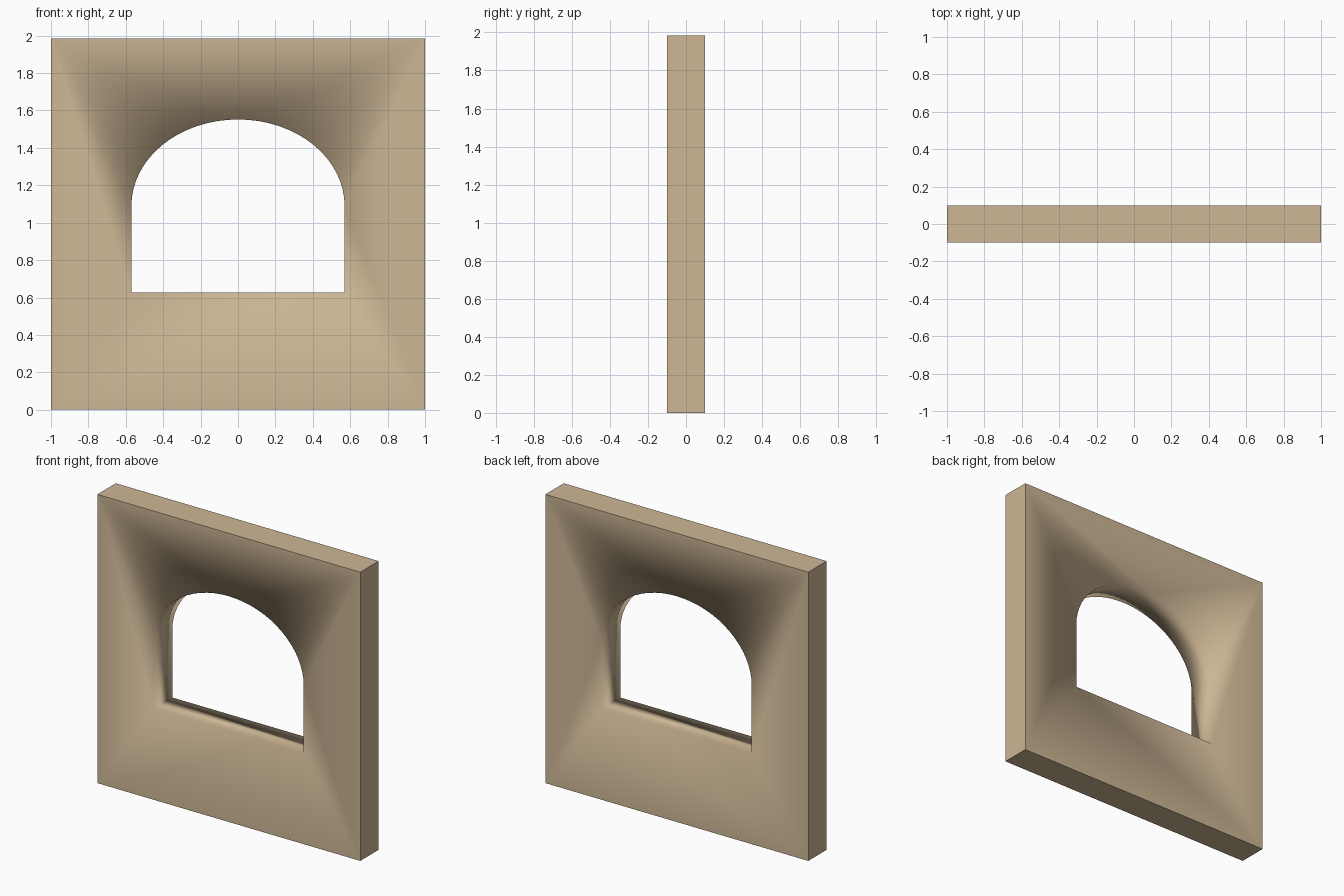
import bpy, bmesh, math

if "Cube" in bpy.data.objects:
    bpy.data.objects.remove(bpy.data.objects["Cube"])

W, H, D = 1.0, 1.985, 0.1             # half width, height, half thickness
RX, SILL, SPRING, TOP = 0.57, 0.627, 1.09, 1.552
SEG = 32                              # sides of the arch

stone = bpy.data.materials.new("sandstone")
stone.diffuse_color = (0.61, 0.47, 0.30, 1)
stone.use_nodes = True
stone.node_tree.nodes["Principled BSDF"].inputs["Base Color"].default_value = stone.diffuse_color

# outline corners, and opening points each tied to its nearest corner
corners = [(-W, 0), (W, 0), (W, H), (-W, H)]
opening = [(-RX, SILL, 0), (RX, SILL, 1)]
for i in range(SEG + 1):
    a = math.pi * i / SEG
    opening.append((RX * math.cos(a), SPRING + (TOP - SPRING) * math.sin(a),
                    2 if i <= SEG // 2 else 3))

bm = bmesh.new()
outer = [[bm.verts.new((x, y, z)) for x, z in corners] for y in (-D, D)]
inner = [[bm.verts.new((x, y, z)) for x, z, c in opening] for y in (-D, D)]
n = len(opening)

# front and back faces around the opening
for o, p in zip(outer, inner):
    for i in range(n):
        j = (i + 1) % n
        ci, cj = opening[i][2], opening[j][2]
        ring = [o[ci], p[j], p[i]] if ci == cj else [o[ci], o[cj], p[j], p[i]]
        bm.faces.new(ring).smooth = True

# outer rim (flat) and window reveal (smooth)
for (a, b), smooth in ((outer, False), (inner, True)):
    for i in range(len(a)):
        j = (i + 1) % len(a)
        bm.faces.new([a[i], a[j], b[j], b[i]]).smooth = smooth

bmesh.ops.recalc_face_normals(bm, faces=bm.faces)
mesh = bpy.data.meshes.new("arched_window_wall")
bm.to_mesh(mesh)
bm.free()
mesh.materials.append(stone)
wall = bpy.data.objects.new("arched_window_wall", mesh)
bpy.context.collection.objects.link(wall)
